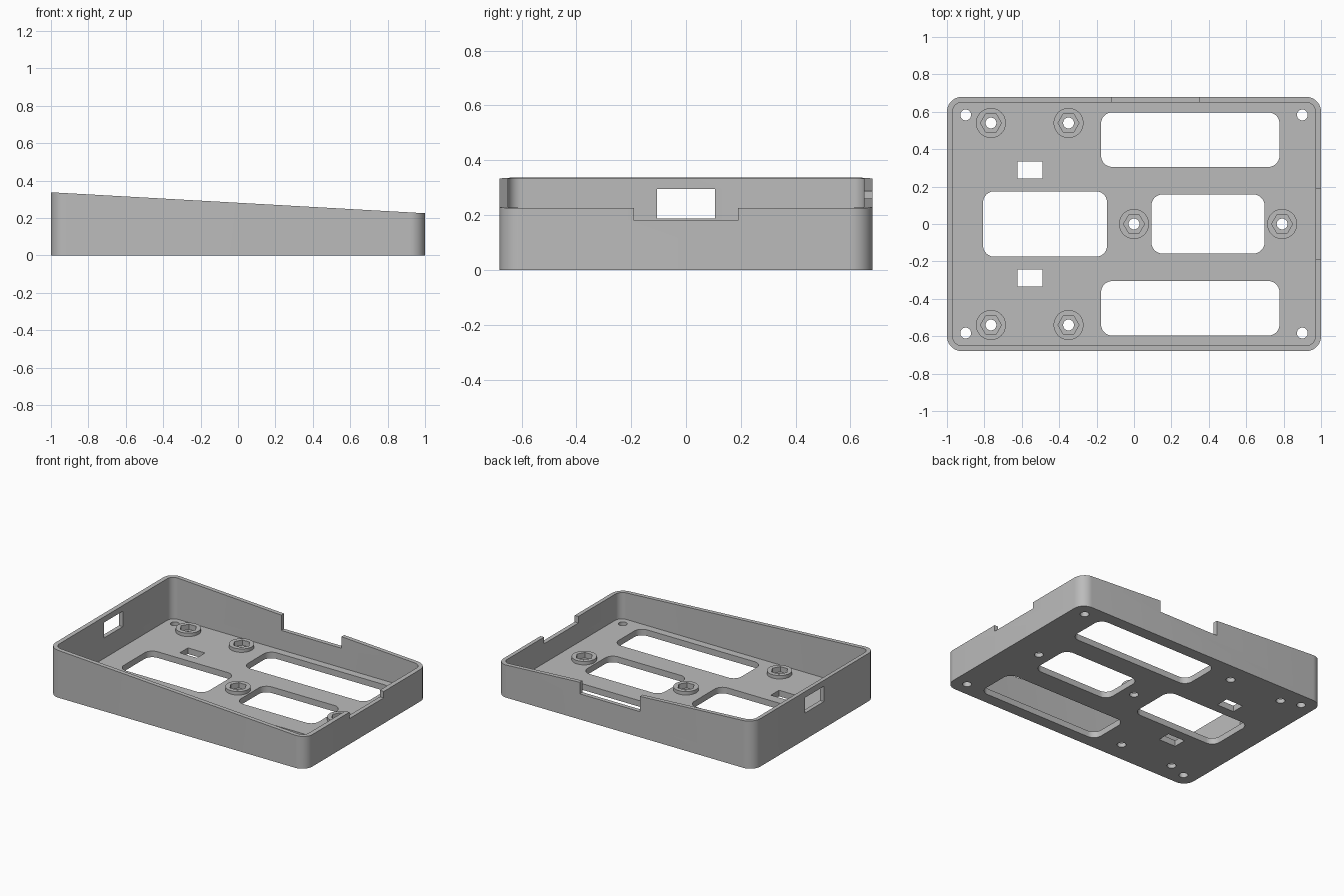
import bpy
import bmesh
from math import cos, sin, pi, radians

cube = bpy.data.objects.get("Cube")
if cube:
    bpy.data.objects.remove(cube, do_unlink=True)

FLOOR = 0.043
BOSS_TOP = 0.067
HEX_BASE = 0.03

grey = bpy.data.materials.new("plain grey")
grey.use_nodes = True
grey.diffuse_color = (0.5, 0.5, 0.5, 1)
grey.node_tree.nodes["Principled BSDF"].inputs["Base Color"].default_value = (0.5, 0.5, 0.5, 1)


def rim_height(x):
    return 0.281 - 0.056 * x


def rounded_rect(x0, x1, y0, y1, r, steps=10):
    """Outline of a rectangle with rounded corners, anticlockwise."""
    if r == 0:
        return [(x0, y0), (x1, y0), (x1, y1), (x0, y1)]
    corners = [(x1 - r, y1 - r), (x0 + r, y1 - r), (x0 + r, y0 + r), (x1 - r, y0 + r)]
    points = []
    for i, (cx, cy) in enumerate(corners):
        for k in range(steps + 1):
            a = pi / 2 * (i + k / steps)
            points.append((cx + r * cos(a), cy + r * sin(a)))
    return points


def circle(cx, cy, r, n=40):
    return [(cx + r * cos(2 * pi * k / n), cy + r * sin(2 * pi * k / n)) for k in range(n)]


def prism(name, outline, z0, z1):
    """Extrude an outline from z0 to z1; z1 may be a function of x."""
    top_z = z1 if callable(z1) else lambda x: z1
    bm = bmesh.new()
    low = [bm.verts.new((x, y, z0)) for x, y in outline]
    high = [bm.verts.new((x, y, top_z(x))) for x, y in outline]
    bm.faces.new(low[::-1])
    bm.faces.new(high)
    n = len(outline)
    for i in range(n):
        j = (i + 1) % n
        bm.faces.new((low[i], low[j], high[j], high[i]))
    mesh = bpy.data.meshes.new(name)
    bm.to_mesh(mesh)
    bm.free()
    mesh.materials.append(grey)
    obj = bpy.data.objects.new(name, mesh)
    bpy.context.scene.collection.objects.link(obj)
    return obj


def combine(body, tool, operation="DIFFERENCE"):
    """Apply a boolean to the body and discard the tool."""
    tool.hide_render = True
    mod = body.modifiers.new("shape", "BOOLEAN")
    mod.operation = operation
    mod.solver = "EXACT"
    mod.object = tool
    bpy.context.view_layer.update()
    result = bpy.data.meshes.new_from_object(body.evaluated_get(bpy.context.evaluated_depsgraph_get()))
    body.modifiers.clear()
    body.data = result
    bpy.data.objects.remove(tool, do_unlink=True)


def cut(outline, z0=-0.1, z1=1):
    combine(tray, prism("cutter", outline, z0, z1))


# Tray with a sloping rim, hollowed to leave thin walls
tray = prism("case_tray", rounded_rect(-1, 1, -0.68, 0.68, 0.08), 0, rim_height)
cut(rounded_rect(-0.97, 0.97, -0.65, 0.65, 0.05), FLOOR)

# Raised screw bosses with hexagonal nut pockets and through holes
bosses = [(0, 0), (0.792, 0)] + [(x, s * 0.54) for x in (-0.765, -0.35) for s in (-1, 1)]
for x, y in bosses:
    combine(tray, prism("boss", circle(x, y, 0.08), 0.02, BOSS_TOP), "UNION")
    cut(circle(x, y, 0.056, 6), HEX_BASE)
    cut(circle(x, y, 0.029, 28))

# Corner screw holes, long openings and strap slots on both sides
for s in (-1, 1):
    for x in (-0.9, 0.9):
        cut(circle(x, s * 0.583, 0.029, 28))
    y0, y1 = sorted((s * 0.305, s * 0.597))
    cut(rounded_rect(-0.176, 0.778, y0, y1, 0.06))
    y0, y1 = sorted((s * 0.243, s * 0.334))
    cut(rounded_rect(-0.623, -0.49, y0, y1, 0))

# Middle openings
cut(rounded_rect(-0.807, -0.144, -0.175, 0.175, 0.06))
cut(rounded_rect(0.093, 0.698, -0.158, 0.158, 0.06))

# Rim notches at the side and the back, and the window in the tall wall
cut(rounded_rect(0.9, 1.1, -0.19, 0.19, 0), 0.18)
cut(rounded_rect(-0.118, 0.35, 0.6, 0.8, 0), 0.18)
cut(rounded_rect(-1.1, -0.9, -0.105, 0.105, 0), 0.187, 0.295)

# Smooth the rounded corners, keep the edges sharp
bpy.ops.object.select_all(action="DESELECT")
tray.select_set(True)
bpy.context.view_layer.objects.active = tray
bpy.ops.object.shade_smooth_by_angle(angle=radians(30))
